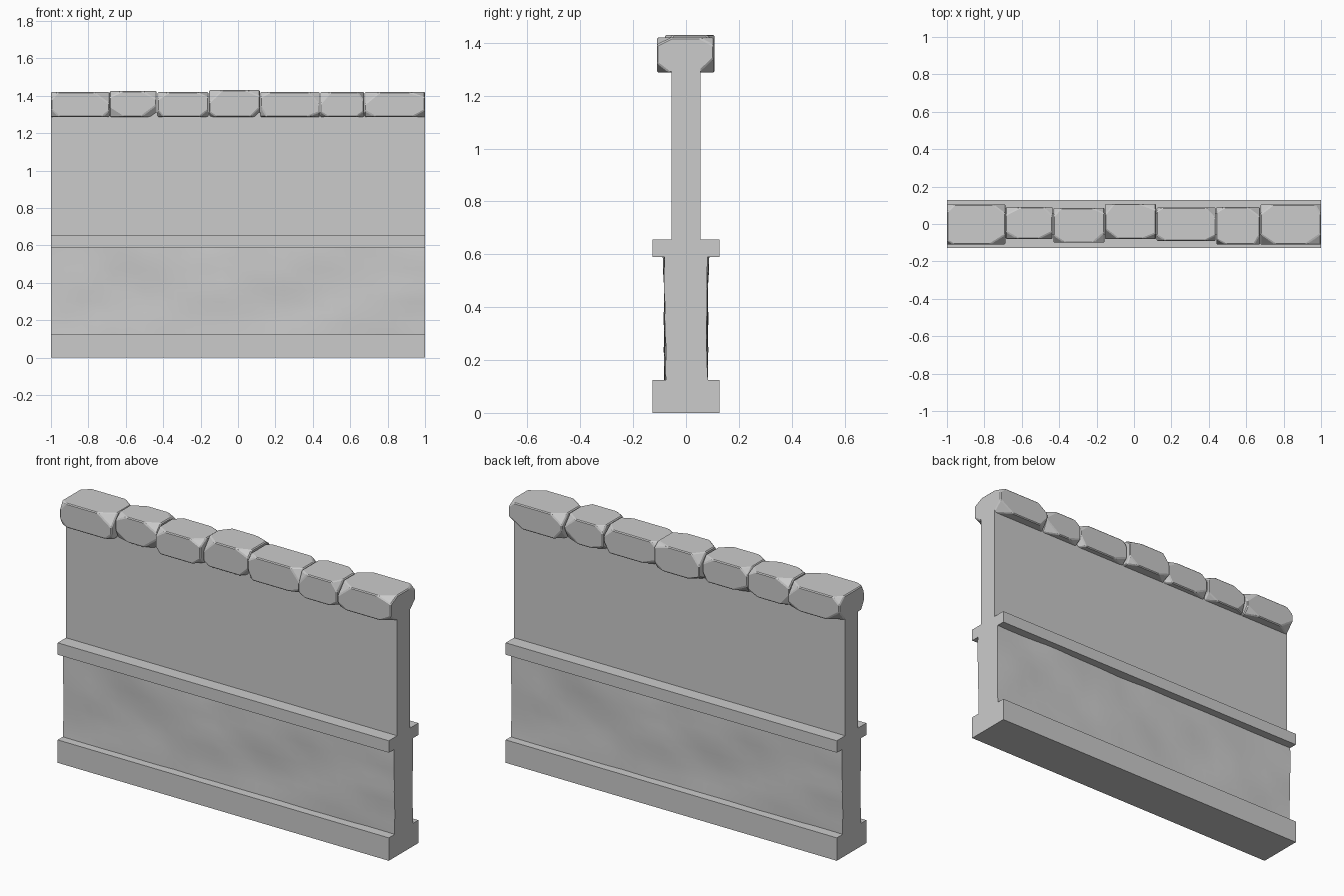
import bpy, bmesh, random
from mathutils import Vector, noise

if "Cube" in bpy.data.objects:
    bpy.data.objects.remove(bpy.data.objects["Cube"])

random.seed(4)


def finish(bm, name):
    bmesh.ops.recalc_face_normals(bm, faces=bm.faces)
    me = bpy.data.meshes.new(name)
    bm.to_mesh(me)
    bm.free()
    ob = bpy.data.objects.new(name, me)
    bpy.context.collection.objects.link(ob)
    return ob


def box_bm(x0, x1, y0, y1, z0, z1):
    bm = bmesh.new()
    bmesh.ops.create_cube(bm, size=1)
    for v in bm.verts:
        v.co = Vector(((x0 + x1) / 2 + v.co.x * (x1 - x0),
                       (y0 + y1) / 2 + v.co.y * (y1 - y0),
                       (z0 + z1) / 2 + v.co.z * (z1 - z0)))
    return bm


# Plain courses: plinth, ledge and upper wall
finish(box_bm(-1, 1, -0.127, 0.127, 0, 0.125), "plinth")
finish(box_bm(-1, 1, -0.127, 0.127, 0.59, 0.655), "ledge")
finish(box_bm(-1, 1, -0.055, 0.055, 0.655, 1.31), "upper_wall")

# Lower wall: slab sliced into a grid, its faces made gently uneven
bm = box_bm(-1, 1, -0.08, 0.08, 0.125, 0.59)
for axis, cuts in ((0, [-1 + i / 12 for i in range(1, 24)]),
                   (2, [0.125 + 0.465 * i / 8 for i in range(1, 8)])):
    for c in cuts:
        p, n = Vector((0, 0, 0)), Vector((0, 0, 0))
        p[axis], n[axis] = c, 1
        bmesh.ops.bisect_plane(bm, geom=bm.verts[:] + bm.edges[:] + bm.faces[:],
                               plane_co=p, plane_no=n)
for v in bm.verts:
    s = 1 if v.co.y > 0 else -1
    x, z = v.co.x * s, v.co.z
    v.co.y += s * (0.009 * noise.noise((x * 2.6, z * 5, 3.1))
                   + 0.006 * noise.noise((x * 6, z * 11, 7.7)))
wall = finish(bm, "rough_lower_wall")
bpy.context.view_layer.objects.active = wall
wall.select_set(True)
bpy.ops.object.shade_smooth_by_angle(angle=0.6)


# Cap stone: box with every corner chipped off at a random slant
def cap_stone(name, x0, x1, y0, y1, z0, z1):
    bm = box_bm(x0, x1, y0, y1, z0, z1)
    for sx in (-1, 1):
        for sy in (-1, 1):
            for sz in (-1, 1):
                a = random.uniform(0.03, 0.09)
                b = random.uniform(0.02, 0.06)
                c = random.uniform(0.025, 0.07)
                corner = Vector((x1 if sx > 0 else x0, y1 if sy > 0 else y0,
                                 z1 if sz > 0 else z0))
                bmesh.ops.bisect_plane(
                    bm, geom=bm.verts[:] + bm.edges[:] + bm.faces[:],
                    plane_co=corner - Vector((sx * a, 0, 0)),
                    plane_no=Vector((sx / a, sy / b, sz / c)).normalized(),
                    clear_outer=True)
    pts = [v.co.copy() for v in bm.verts]
    bm.free()
    bm = bmesh.new()
    for p in pts:
        bm.verts.new(p)
    bmesh.ops.remove_doubles(bm, verts=bm.verts[:], dist=0.002)
    bmesh.ops.convex_hull(bm, input=bm.verts[:])
    bmesh.ops.dissolve_limit(bm, angle_limit=0.04, verts=bm.verts[:], edges=bm.edges[:])
    ob = finish(bm, name)
    bev = ob.modifiers.new("worn_edges", 'BEVEL')
    bev.width, bev.segments = 0.005, 1
    return ob


# Row of cap stones: x start, x end, y front, y back, top
stones = [(-1, -0.688, -0.11, 0.105, 1.42), (-0.686, -0.435, -0.08, 0.09, 1.425),
          (-0.43, -0.158, -0.10, 0.086, 1.42), (-0.155, 0.118, -0.08, 0.108, 1.43),
          (0.12, 0.437, -0.09, 0.087, 1.42), (0.44, 0.674, -0.11, 0.09, 1.42),
          (0.677, 1, -0.11, 0.105, 1.42)]
for i, (x0, x1, y0, y1, top) in enumerate(stones):
    cap_stone(f"cap_stone_{i + 1}", x0, x1, y0, y1, 1.287, top)
